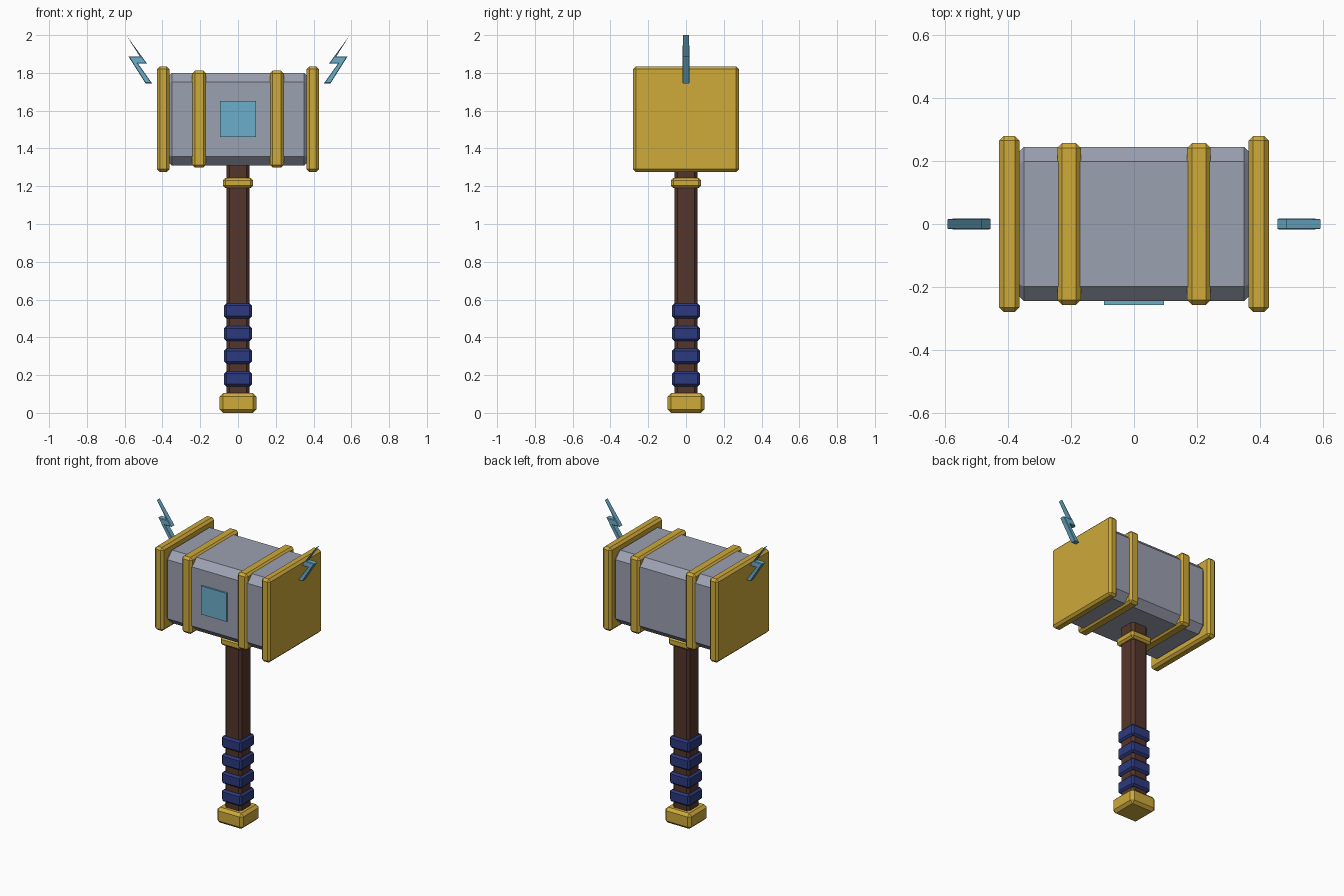
import bpy, bmesh
from mathutils import Vector

cube = bpy.data.objects.get("Cube")
if cube:
    bpy.data.objects.remove(cube, do_unlink=True)


def material(name, rgb):
    m = bpy.data.materials.new(name)
    m.use_nodes = True
    m.diffuse_color = (*rgb, 1)
    m.node_tree.nodes["Principled BSDF"].inputs["Base Color"].default_value = (*rgb, 1)
    return m


gold = material("gold", (0.62, 0.40, 0.042))
steel = material("steel", (0.33, 0.355, 0.44))
wood = material("dark wood", (0.088, 0.037, 0.023))
wrap = material("blue leather", (0.025, 0.042, 0.21))
glow = material("light blue", (0.15, 0.43, 0.60))


def finish(name, bm, mat):
    bmesh.ops.recalc_face_normals(bm, faces=bm.faces)
    mesh = bpy.data.meshes.new(name)
    bm.to_mesh(mesh)
    bm.free()
    mesh.materials.append(mat)
    obj = bpy.data.objects.new(name, mesh)
    bpy.context.collection.objects.link(obj)
    return obj


def bevel(bm, edges, width):
    bmesh.ops.bevel(bm, geom=edges, offset=width, offset_type='OFFSET',
                    segments=1, affect='EDGES', clamp_overlap=True)


def box(name, centre, size, mat, width=0.0):
    """Chamfered box."""
    bm = bmesh.new()
    bmesh.ops.create_cube(bm, size=1)
    bmesh.ops.scale(bm, vec=size, verts=bm.verts)
    bmesh.ops.translate(bm, vec=centre, verts=bm.verts)
    if width:
        bevel(bm, bm.edges[:], width)
    return finish(name, bm, mat)


HEAD_Z = 1.555

# Head block: wide chamfers along its length, small ones around the ends
bm = bmesh.new()
bmesh.ops.create_cube(bm, size=1)
bmesh.ops.scale(bm, vec=(0.73, 0.49, 0.49), verts=bm.verts)
bmesh.ops.translate(bm, vec=(0, 0, HEAD_Z), verts=bm.verts)
along = lambda e: abs(e.verts[0].co.x - e.verts[1].co.x) > 0.1
bevel(bm, [e for e in bm.edges if along(e)], 0.047)
bevel(bm, [e for e in bm.edges if not along(e)], 0.015)
finish("hammer_head", bm, steel)

# Square inlay on the front
box("front_inlay", (0, -0.2475, HEAD_Z), (0.19, 0.019, 0.19), glow)

# Lightning bolt outline (x, z), mirrored to each side
BOLT = [(0.592, 2.0), (0.52, 1.887), (0.58, 1.887), (0.49, 1.745),
        (0.455, 1.745), (0.53, 1.85), (0.482, 1.85)]

for side, s in (("left", 1), ("right", -1)):
    box(f"{side}_end_plate", (s * 0.396, 0, HEAD_Z), (0.065, 0.56, 0.56), gold, 0.015)
    box(f"{side}_band", (s * 0.206, 0, HEAD_Z), (0.075, 0.513, 0.513), gold, 0.015)

    bm = bmesh.new()
    face = bm.faces.new([bm.verts.new((s * x, -0.018, z)) for x, z in BOLT])
    ext = bmesh.ops.extrude_face_region(bm, geom=[face], use_keep_orig=True)
    moved = [v for v in ext["geom"] if isinstance(v, bmesh.types.BMVert)]
    bmesh.ops.translate(bm, vec=Vector((0, 0.036, 0)), verts=moved)
    bmesh.ops.recalc_face_normals(bm, faces=bm.faces)
    rim = [e for e in bm.edges if abs(e.verts[0].co.y - e.verts[1].co.y) < 0.001]
    bevel(bm, rim, 0.003)
    finish(f"{side}_lightning_bolt", bm, glow)

# Handle with collar, grip wraps and pommel
box("handle", (0, 0, 0.72), (0.122, 0.122, 1.34), wood, 0.016)
box("collar", (0, 0, 1.217), (0.16, 0.16, 0.055), gold, 0.013)
for i in range(4):
    box(f"grip_wrap_{i + 1}", (0, 0, 0.18 + 0.12 * i), (0.148, 0.148, 0.08), wrap, 0.012)
box("pommel", (0, 0, 0.052), (0.195, 0.195, 0.104), gold, 0.018)
